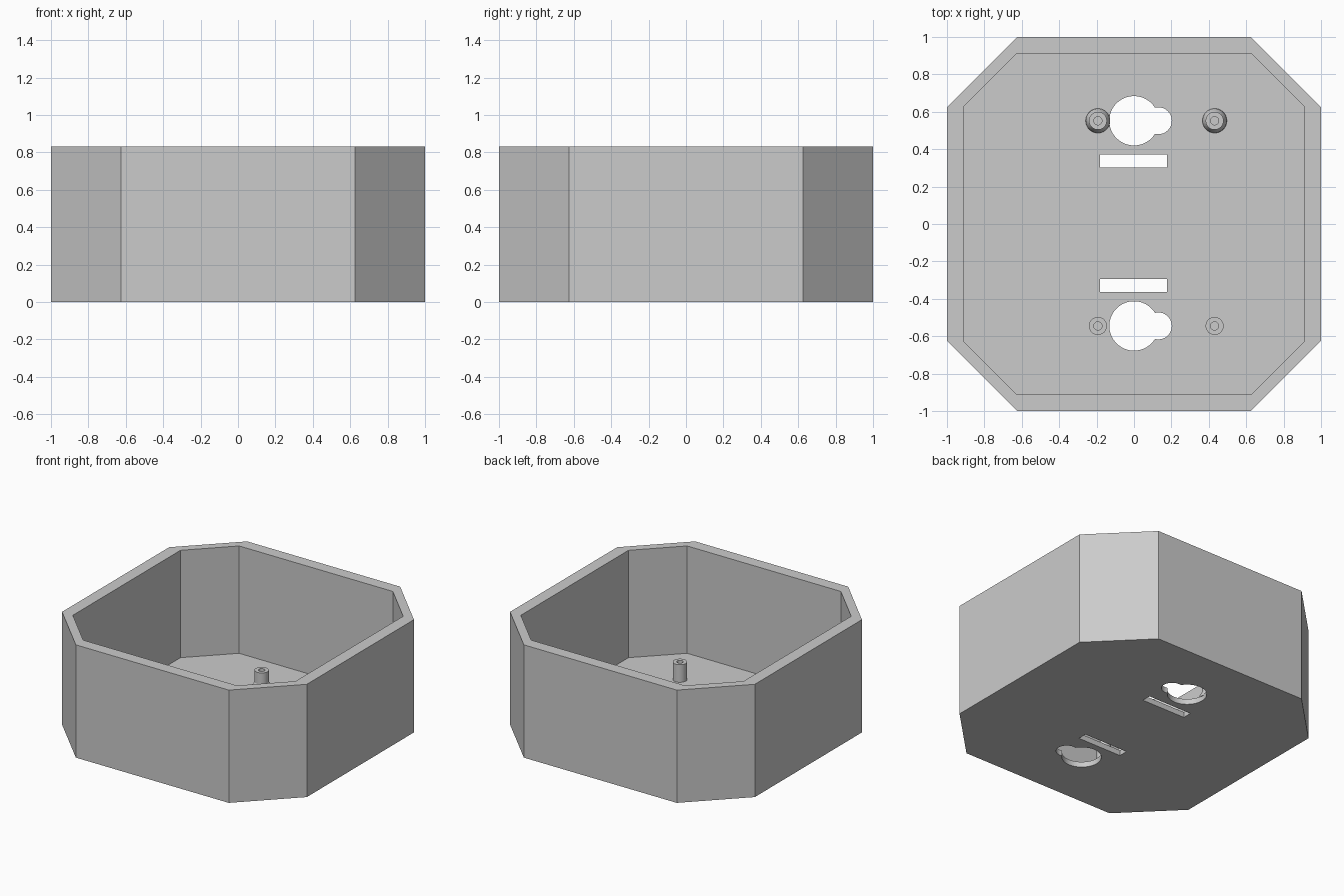
import bpy, bmesh, math

if "Cube" in bpy.data.objects:
    bpy.data.objects.remove(bpy.data.objects["Cube"], do_unlink=True)

HEIGHT, FLOOR = 0.833, 0.04

grey = bpy.data.materials.new("plain grey")
grey.use_nodes = True
colour = (0.6, 0.6, 0.6, 1)
grey.diffuse_color = colour
grey.node_tree.nodes["Principled BSDF"].inputs["Base Color"].default_value = colour


def add_object(name, bm):
    bmesh.ops.remove_doubles(bm, verts=bm.verts, dist=1e-5)
    bmesh.ops.recalc_face_normals(bm, faces=bm.faces)
    mesh = bpy.data.meshes.new(name)
    bm.to_mesh(mesh)
    bm.free()
    mesh.materials.append(grey)
    obj = bpy.data.objects.new(name, mesh)
    bpy.context.collection.objects.link(obj)
    return obj


def prism(name, outline, z0, z1):
    bm = bmesh.new()
    face = bm.faces.new([bm.verts.new((x, y, z0)) for x, y in outline])
    top = bmesh.ops.extrude_face_region(bm, geom=[face])["geom"]
    verts = [v for v in top if isinstance(v, bmesh.types.BMVert)]
    bmesh.ops.translate(bm, verts=verts, vec=(0, 0, z1 - z0))
    return add_object(name, bm)


def octagon(side, corner):
    quarter = [(side, -corner), (side, corner)]
    points = []
    for _ in range(4):
        points += quarter
        quarter = [(-y, x) for x, y in quarter]
    return points


def rectangle(x0, x1, y0, y1):
    return [(x0, y0), (x1, y0), (x1, y1), (x0, y1)]


def arc(cx, cy, r, start, end, steps):
    angles = [start + (end - start) * i / steps for i in range(steps + 1)]
    return [(cx + r * math.cos(a), cy + r * math.sin(a)) for a in angles]


def keyhole(cy, big=0.132, small=0.072, offset=0.13):
    # Two overlapping circles joined where they cross
    cross = (offset ** 2 + big ** 2 - small ** 2) / (2 * offset)
    rise = math.sqrt(big ** 2 - cross ** 2)
    a = math.atan2(rise, cross)
    b = math.atan2(rise, cross - offset)
    return (arc(0, cy, big, a, 2 * math.pi - a, 48)
            + arc(offset, cy, small, -b, b, 24)[1:-1])


def lathe(name, profile, x, y, steps=40):
    bm = bmesh.new()
    verts = [bm.verts.new((r, 0, z)) for r, z in profile]
    edges = [bm.edges.new(pair) for pair in zip(verts, verts[1:])]
    bmesh.ops.spin(bm, geom=verts + edges, cent=(0, 0, 0), axis=(0, 0, 1),
                   angle=2 * math.pi, steps=steps)
    obj = add_object(name, bm)
    obj.location = (x, y, 0)
    return obj


def smooth(obj):
    bpy.ops.object.select_all(action='DESELECT')
    obj.select_set(True)
    bpy.context.view_layer.objects.active = obj
    bpy.ops.object.shade_smooth_by_angle(angle=math.radians(25))


# Open box with chamfered corners
box = prism("box_shell", octagon(1, 0.625), 0, HEIGHT)
cutters = [prism("cavity_cutter", octagon(0.91, 0.628), FLOOR, HEIGHT + 0.1)]

# Keyholes and cable slots through the floor
for cy in (0.552, -0.545):
    cutters.append(prism("keyhole_cutter", keyhole(cy), -0.1, 0.2))
for y0, y1 in ((0.303, 0.371), (-0.363, -0.295)):
    cutters.append(prism("slot_cutter", rectangle(-0.181, 0.176, y0, y1), -0.1, 0.2))

for cutter in cutters:
    cutter.hide_render = True
    cut = box.modifiers.new(cutter.name, 'BOOLEAN')
    cut.operation = 'DIFFERENCE'
    cut.solver = 'EXACT'
    cut.object = cutter

# Bake the cuts and discard the cutters
baked = bpy.data.meshes.new_from_object(
    box.evaluated_get(bpy.context.evaluated_depsgraph_get()))
box.modifiers.clear()
box.data = baked
for cutter in cutters:
    bpy.data.objects.remove(cutter, do_unlink=True)
smooth(box)

# Screw posts with blind holes; the rear pair has flared feet
BASE, TOP = FLOOR - 0.005, 0.17
bore = [(0.048, TOP), (0.022, TOP), (0.022, FLOOR + 0.003), (0, FLOOR + 0.003)]
straight = [(0, BASE), (0.048, BASE)] + bore
flared = [(0, BASE), (0.066, BASE), (0.064, 0.055), (0.048, 0.085)] + bore
for side, x in (("right", -0.193), ("left", 0.431)):
    smooth(lathe("rear_post_" + side, flared, x, 0.552))
    smooth(lathe("front_post_" + side, straight, x, -0.545))
